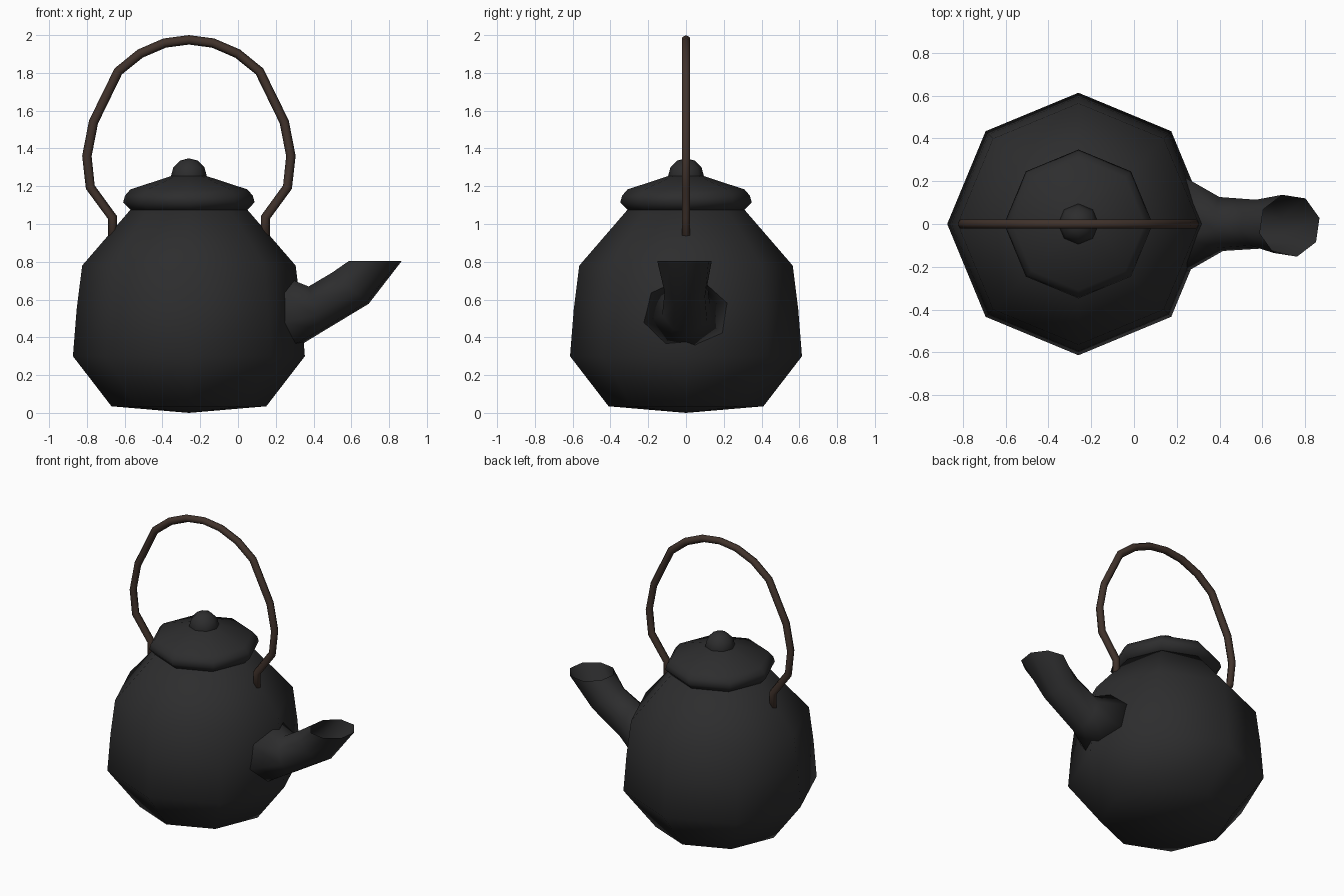
import bpy, bmesh, math
from mathutils import Vector

if "Cube" in bpy.data.objects:
    bpy.data.objects.remove(bpy.data.objects["Cube"])

CX = -0.26  # axis of the pot


def material(name, rgb):
    m = bpy.data.materials.new(name)
    m.diffuse_color = (*rgb, 1)
    m.use_nodes = True
    m.node_tree.nodes["Principled BSDF"].inputs["Base Color"].default_value = m.diffuse_color
    return m


iron = material("dark iron", (0.026, 0.026, 0.027))
brown = material("brown wood", (0.052, 0.032, 0.024))


def loft(name, rings, mat, cap_start=True, cap_end=True):
    """Skin a list of vertex rings; a one-point ring becomes a pole."""
    bm = bmesh.new()
    loops = [[bm.verts.new(p) for p in ring] for ring in rings]
    for a, b in zip(loops, loops[1:]):
        n = max(len(a), len(b))
        for i in range(n):
            j = (i + 1) % n
            quad = [a[i % len(a)], a[j % len(a)], b[j % len(b)], b[i % len(b)]]
            bm.faces.new(list(dict.fromkeys(quad)))
    for loop, cap in ((loops[0], cap_start), (loops[-1], cap_end)):
        if cap and len(loop) > 2:
            bm.faces.new(loop)
    bmesh.ops.recalc_face_normals(bm, faces=bm.faces)
    for f in bm.faces:
        f.smooth = True
    me = bpy.data.meshes.new(name)
    bm.to_mesh(me)
    bm.free()
    me.materials.append(mat)
    ob = bpy.data.objects.new(name, me)
    bpy.context.collection.objects.link(ob)
    return ob


def oval(c, u, v, n=8, phase=0.0):
    c, u, v = Vector(c), Vector(u), Vector(v)
    angles = [phase + math.tau * i / n for i in range(n)]
    return [c + u * math.cos(a) + v * math.sin(a) for a in angles]


def lathe(name, profile, mat):
    rings = [oval((CX, 0, z), (r, 0, 0), (0, r, 0)) if r else [(CX, 0, z)]
             for r, z in profile]
    return loft(name, rings, mat)


# Eight-sided pot, lid and knob
lathe("pot_body", [(0, 0), (0.41, 0.035), (0.614, 0.30), (0.594, 0.55),
                   (0.565, 0.78), (0.31, 1.075), (0, 1.075)], iron)
lathe("lid", [(0, 1.07), (0.305, 1.07), (0.348, 1.115), (0.338, 1.15),
              (0.31, 1.183), (0.09, 1.255), (0, 1.265)], iron)
lathe("lid_knob", [(0.095 * math.sin(math.pi * i / 6) if 0 < i < 6 else 0,
                    1.253 - 0.095 * math.cos(math.pi * i / 6)) for i in range(7)], iron)

# Spout: flared root, narrow neck, level open mouth
ph = math.radians(14)
loft("spout", [
    oval((0.235, 0, 0.53), (0.035, 0, -0.215), (0, 0.232, 0), phase=ph),
    oval((0.408, 0, 0.548), (0.035, 0, -0.125), (0, 0.13, 0), phase=ph),
    oval((0.595, 0, 0.66), (0.1, 0, -0.085), (0, 0.117, 0), phase=ph),
    oval((0.728, -0.008, 0.805), (0.144, 0, 0), (0, 0.149, 0), phase=ph),
], iron, cap_end=False)

# Hoop handle: half path mirrored about the pot axis
half = [(0.405, 0.88), (0.405, 1.035), (0.522, 1.195), (0.54, 1.36), (0.505, 1.54),
        (0.374, 1.808), (0.258, 1.902), (0.128, 1.958)]
path = [Vector((CX + x, 0, z)) for x, z in half] + [Vector((CX, 0, 1.975))]
path += [Vector((CX - x, 0, z)) for x, z in reversed(half)]
rings = []
for i, p in enumerate(path):
    d1 = (p - path[max(i - 1, 0)]).normalized()
    d2 = (path[min(i + 1, len(path) - 1)] - p).normalized()
    t = (d1 + d2).normalized()
    side = Vector((t.z, 0, -t.x)) * 0.025
    rings.append(oval(p, side, (0, 0.025, 0), n=6))
loft("handle", rings, brown)
